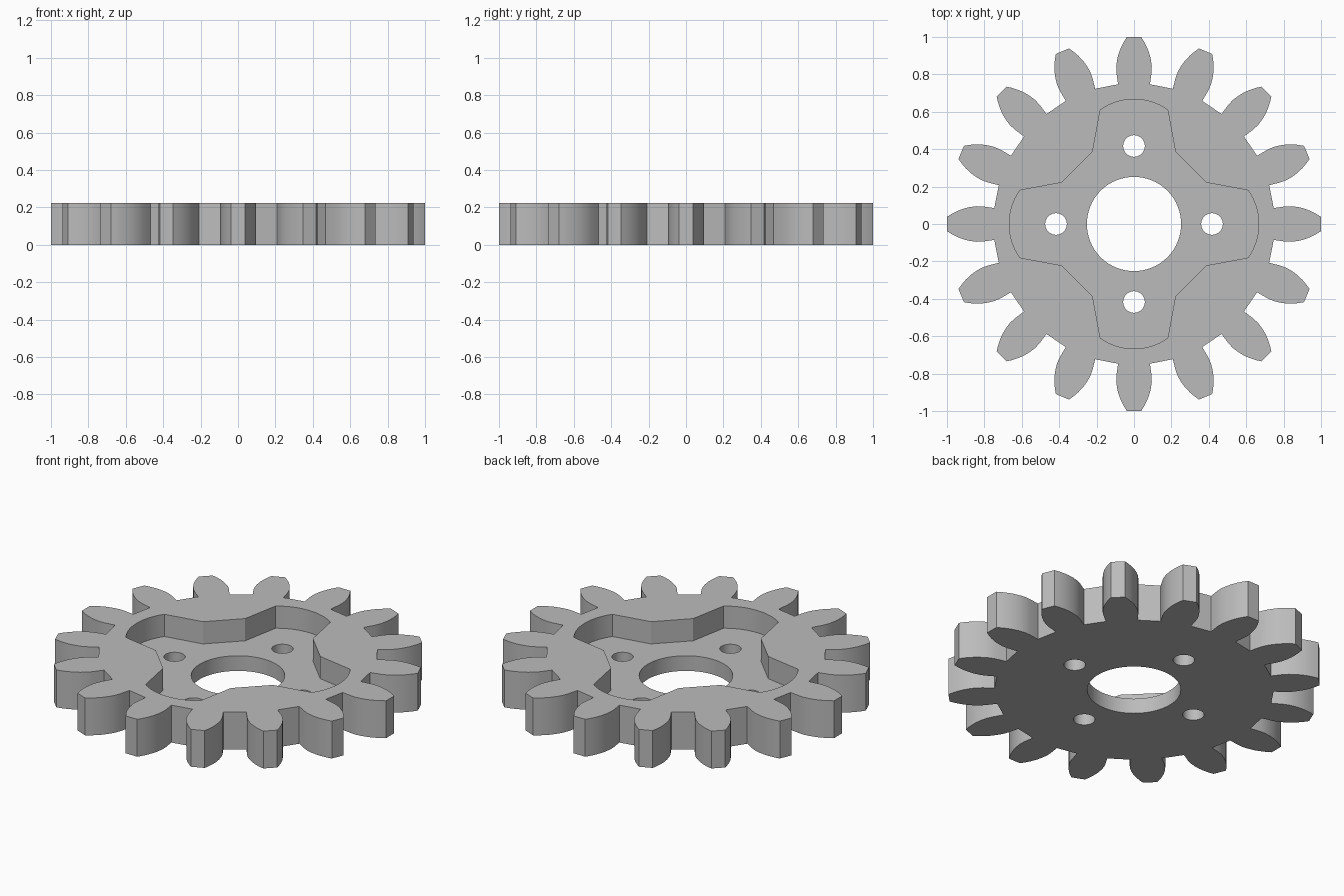
import bpy
import bmesh
from math import sin, cos, pi, radians, asin

cube = bpy.data.objects.get("Cube")
if cube:
    bpy.data.objects.remove(cube, do_unlink=True)

HEIGHT, FLOOR, TEETH = 0.222, 0.09, 16

steel = bpy.data.materials.new("grey_metal")
steel.use_nodes = True
steel.diffuse_color = (0.5, 0.5, 0.5, 1)
steel.node_tree.nodes["Principled BSDF"].inputs["Base Color"].default_value = (0.5, 0.5, 0.5, 1)


def prism(name, outline, z0, z1):
    """Extrude a closed outline between two heights."""
    bm = bmesh.new()
    face = bm.faces.new([bm.verts.new((x, y, z0)) for x, y in outline])
    ext = bmesh.ops.extrude_face_region(bm, geom=[face])["geom"]
    top = [v for v in ext if isinstance(v, bmesh.types.BMVert)]
    bmesh.ops.translate(bm, verts=top, vec=(0, 0, z1 - z0))
    bmesh.ops.recalc_face_normals(bm, faces=bm.faces)
    mesh = bpy.data.meshes.new(name)
    bm.to_mesh(mesh)
    bm.free()
    mesh.materials.append(steel)
    obj = bpy.data.objects.new(name, mesh)
    bpy.context.collection.objects.link(obj)
    return obj


def repeat_around(points, count):
    """Rotate (across, outward) points clockwise about the centre."""
    out = []
    for i in range(count):
        a = 2 * pi * i / count
        out += [(x * cos(a) + y * sin(a), y * cos(a) - x * sin(a)) for x, y in points]
    return out


def circle(cx, cy, r, n):
    return [(cx + r * cos(2 * pi * i / n), cy + r * sin(2 * pi * i / n)) for i in range(n)]


# Toothed body: one flank, mirrored, repeated around the rim
flank = [(0.085, 0.747), (0.089, 0.775), (0.094, 0.81), (0.095, 0.845), (0.09, 0.88),
         (0.081, 0.915), (0.069, 0.945), (0.055, 0.973), (0.038, 1.0)]
tooth = [(-x, y) for x, y in flank] + flank[::-1]
gear = prism("gear_body", repeat_around(tooth, TEETH), 0, HEIGHT)

# Four-armed pocket with rounded arm ends
R, half, corner_y, tip_y = 0.313, 0.18, 0.61, 0.667
sweep = asin(half / R)
arc = [(R * sin(sweep * t / 8), tip_y - R + R * cos(sweep * t / 8)) for t in range(-8, 9)]
arm = [(-0.222, 0.385)] + arc + [(0.222, 0.385)]
cutters = [prism("pocket_cutter", repeat_around(arm, 4), FLOOR, HEIGHT + 0.2)]

# Centre bore and bolt holes
cutters.append(prism("bore_cutter", circle(0, 0, 0.252, 64), -0.1, HEIGHT + 0.1))
for i, (x, y) in enumerate(repeat_around([(0, 0.417)], 4)):
    cutters.append(prism(f"bolt_hole_cutter_{i}", circle(x, y, 0.058, 32), -0.1, HEIGHT + 0.1))

bpy.ops.object.select_all(action='DESELECT')
gear.select_set(True)
bpy.context.view_layer.objects.active = gear
for cutter in cutters:
    cutter.hide_render = True
    mod = gear.modifiers.new("cut", 'BOOLEAN')
    mod.operation = 'DIFFERENCE'
    mod.solver = 'EXACT'
    mod.object = cutter
    bpy.ops.object.modifier_apply(modifier=mod.name)
    bpy.data.objects.remove(cutter, do_unlink=True)

bpy.ops.object.shade_smooth_by_angle(angle=radians(25))
